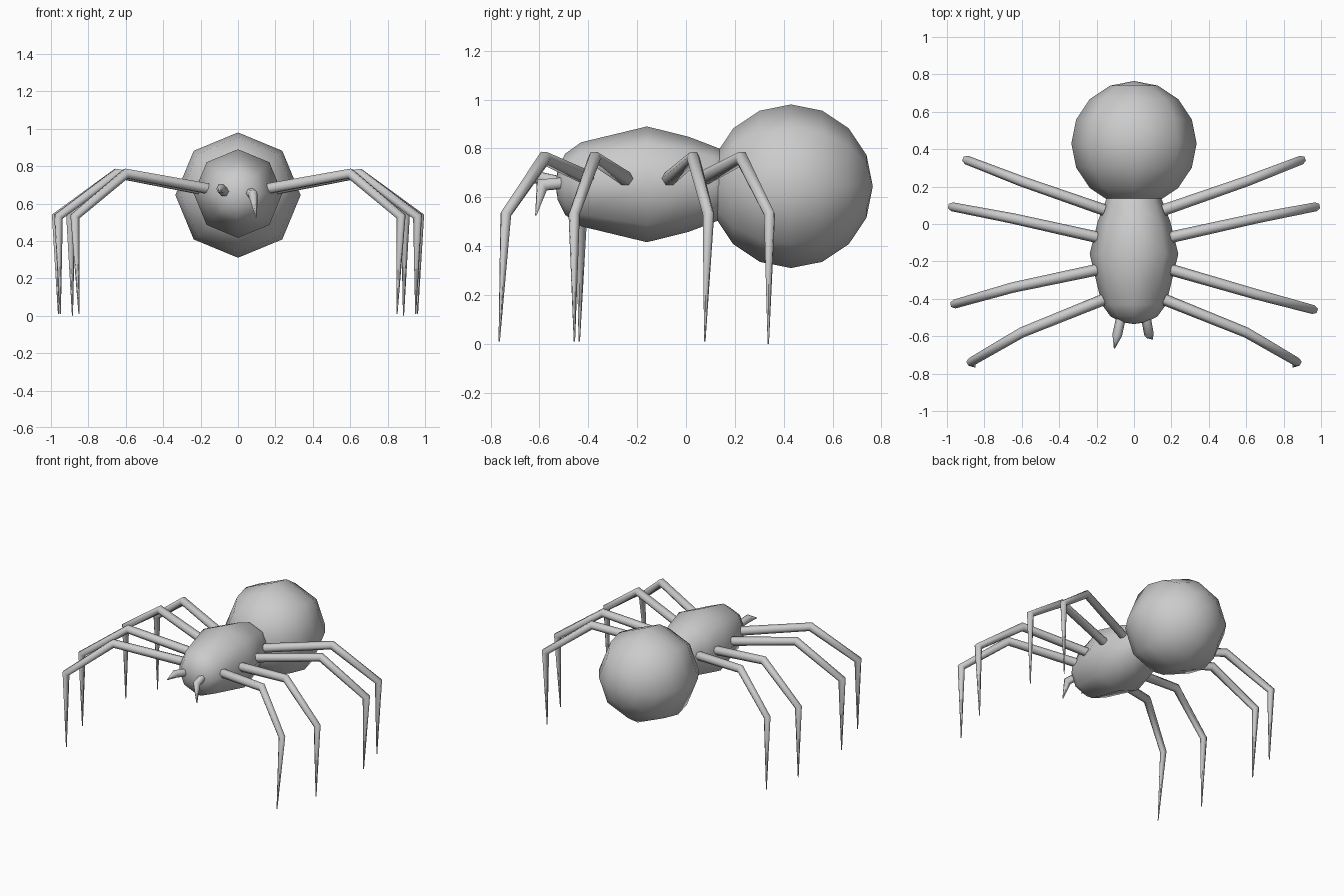
import bpy, bmesh
from math import sin, cos, pi
from mathutils import Vector

if "Cube" in bpy.data.objects:
    bpy.data.objects.remove(bpy.data.objects["Cube"])


def finish(bm, name, angle=None):
    bmesh.ops.recalc_face_normals(bm, faces=bm.faces)
    me = bpy.data.meshes.new(name)
    bm.to_mesh(me)
    bm.free()
    ob = bpy.data.objects.new(name, me)
    bpy.context.collection.objects.link(ob)
    for p in me.polygons:
        p.use_smooth = True
    if angle:
        me.set_sharp_from_angle(angle=angle)
    return ob


def skin(bm, rings, cap_start=True, cap_end=True):
    n = len(rings[0])
    for a, b in zip(rings, rings[1:]):
        for i in range(n):
            j = (i + 1) % n
            bm.faces.new((a[i], a[j], b[j], b[i]))
    if cap_start:
        bm.faces.new(rings[0][::-1])
    if cap_end:
        bm.faces.new(rings[-1])


def lathe_y(name, profile, z, sides=8):
    # Turned body with its axis along y
    bm = bmesh.new()
    rings = [[bm.verts.new((r * cos(2 * pi * i / sides), y, z + r * sin(2 * pi * i / sides)))
              for i in range(sides)] for y, r in profile]
    skin(bm, rings)
    bmesh.ops.remove_doubles(bm, verts=bm.verts, dist=1e-4)
    return finish(bm, name)


def limb(name, points, radii, sides=6):
    # Tapered tube with mitred joints
    pts = [Vector(p) for p in points]
    dirs = [(b - a).normalized() for a, b in zip(pts, pts[1:])]
    side = dirs[0].cross(dirs[-1]).normalized()
    bm = bmesh.new()
    rings = []
    for k, (p, r) in enumerate(zip(pts, radii)):
        d0, d1 = dirs[max(k - 1, 0)], dirs[min(k, len(dirs) - 1)]
        t = (d0 + d1).normalized()
        up = side.cross(t).normalized() / max(t.dot(d0), 0.5)
        rings.append([bm.verts.new(p + r * (side * cos(2 * pi * i / sides) + up * sin(2 * pi * i / sides)))
                      for i in range(sides)])
    skin(bm, rings)
    return finish(bm, name, 1.1)


# Abdomen: 8 x 8 sphere with poles along y
R = 0.335
lathe_y("abdomen", [(0.43 - R * cos(pi * k / 8), max(R * sin(pi * k / 8), 1e-5))
                    for k in range(9)], 0.645)

# Head and thorax
lathe_y("thorax", [(-0.535, 1e-5), (-0.525, 0.065), (-0.495, 0.125), (-0.43, 0.172),
                   (-0.16, 0.237), (0.01, 0.195), (0.11, 0.157), (0.2, 0.12)], 0.653)

# Legs: hip, knee, ankle, foot for the right side
legs = {
    "front": [(0.165, -0.405, 0.68), (0.60, -0.58, 0.76), (0.872, -0.738, 0.53), (0.85, -0.765, 0.01)],
    "front_middle": [(0.20, -0.245, 0.675), (0.65, -0.375, 0.76), (0.96, -0.458, 0.53), (0.95, -0.457, 0.01)],
    "rear_middle": [(0.20, -0.07, 0.675), (0.65, 0.03, 0.76), (0.972, 0.092, 0.53), (0.96, 0.077, 0.01)],
    "rear": [(0.16, 0.075, 0.68), (0.60, 0.228, 0.76), (0.895, 0.342, 0.53), (0.885, 0.337, 0.0)],
}
leg_radii = (0.031, 0.028, 0.024, 0.003)
for label, path in legs.items():
    limb(label + "_leg_right", path, leg_radii)
    # The left front middle leg sits slightly further back
    shift = (0, 0.035, 0.03, 0.02) if label == "front_middle" else (0, 0, 0, 0)
    limb(label + "_leg_left", [(-x, y + s, z) for (x, y, z), s in zip(path, shift)], leg_radii)

# Feelers beside the mouth: one bent down, one reaching forward
limb("feeler_right", [(0.06, -0.48, 0.66), (0.08, -0.59, 0.65), (0.098, -0.615, 0.525)],
     (0.026, 0.026, 0.003))
limb("feeler_left", [(-0.065, -0.48, 0.655), (-0.09, -0.595, 0.68), (-0.105, -0.665, 0.66)],
     (0.026, 0.026, 0.003))
